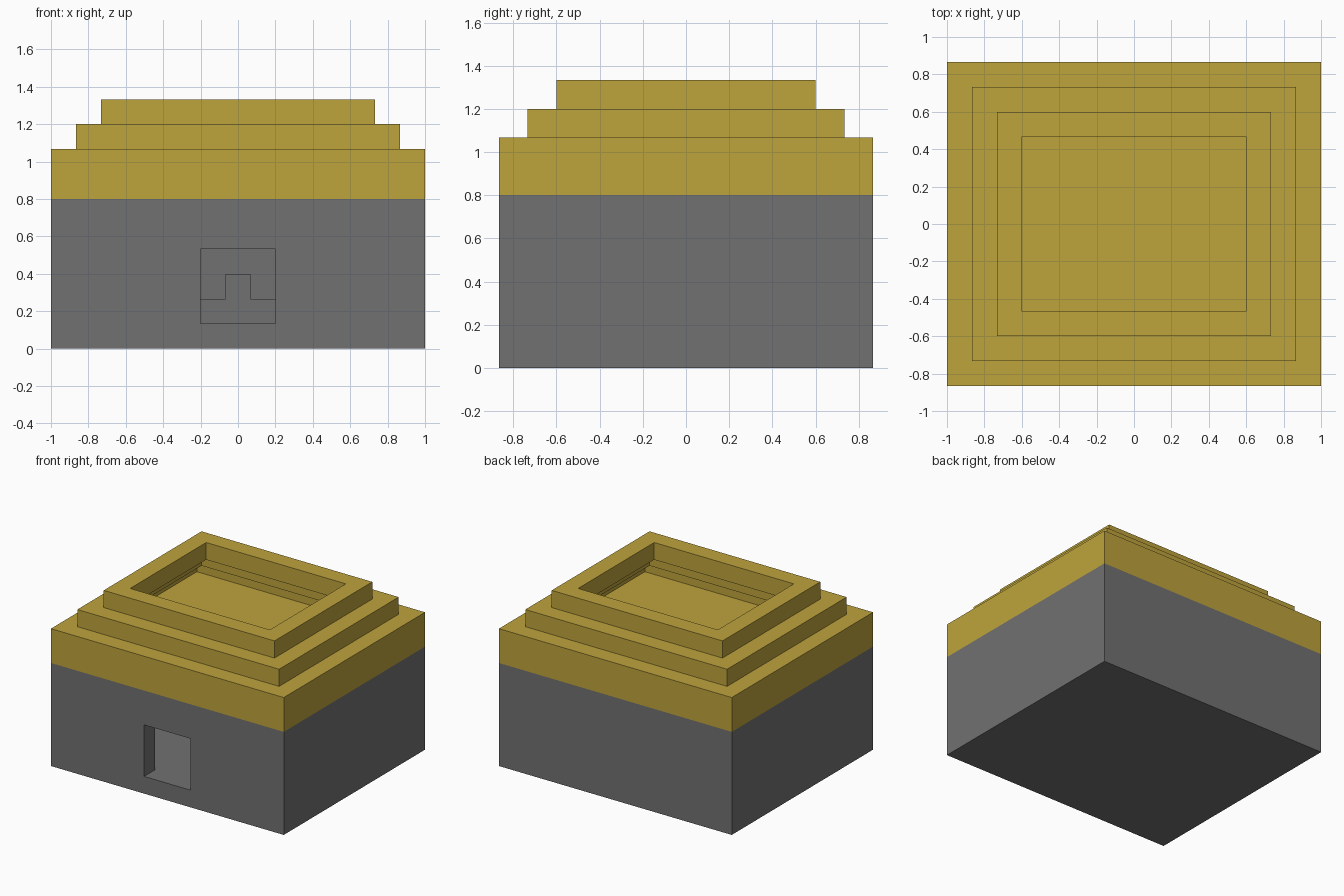
import bpy
import bmesh

U = 1 / 15                  # one building unit
HALF_X, HALF_Y = 15, 13     # half size of the footprint in units

cube = bpy.data.objects.get("Cube")
if cube:
    bpy.data.objects.remove(cube, do_unlink=True)


def make_material(name, color):
    mat = bpy.data.materials.new(name)
    mat.use_nodes = True
    mat.diffuse_color = color
    mat.node_tree.nodes["Principled BSDF"].inputs["Base Color"].default_value = color
    return mat


stone = make_material("grey stone", (0.165, 0.165, 0.165, 1))
gold = make_material("gold stone", (0.515, 0.371, 0.045, 1))


def add_object(name, bm, mat):
    bmesh.ops.recalc_face_normals(bm, faces=bm.faces)
    mesh = bpy.data.meshes.new(name)
    bm.to_mesh(mesh)
    bm.free()
    mesh.materials.append(mat)
    obj = bpy.data.objects.new(name, mesh)
    bpy.context.collection.objects.link(obj)
    return obj


def stepped_shell(name, profile, mat):
    """Sweep (inset, height) steps around the rectangular footprint, capped at both ends."""
    bm = bmesh.new()
    rings = []
    for inset, z in profile:
        x, y = HALF_X - inset, HALF_Y - inset
        corners = [(-x, -y), (x, -y), (x, y), (-x, y)]
        rings.append([bm.verts.new((cx * U, cy * U, z * U)) for cx, cy in corners])
    for a, b in zip(rings, rings[1:]):
        for i in range(4):
            j = (i + 1) % 4
            bm.faces.new((a[i], a[j], b[j], b[i]))
    bm.faces.new(rings[0])
    bm.faces.new(rings[-1])
    return add_object(name, bm, mat)


def prism(name, outline, y0, y1, mat):
    """Extrude an x-z outline from y0 to y1."""
    bm = bmesh.new()
    face = bm.faces.new([bm.verts.new((x * U, y0 * U, z * U)) for x, z in outline])
    moved = bmesh.ops.extrude_face_region(bm, geom=[face])["geom"]
    verts = [v for v in moved if isinstance(v, bmesh.types.BMVert)]
    bmesh.ops.translate(bm, verts=verts, vec=(0, (y1 - y0) * U, 0))
    return add_object(name, bm, mat)


# Grey walls around a room with a raised floor
walls = stepped_shell("walls", [(0, 0), (0, 12), (2, 12), (2, 2)], stone)

# Doorway through the front wall
cutter = prism("doorway_cutter", [(-3, 2), (3, 2), (3, 8), (-3, 8)], -14, -10, stone)
cutter.hide_render = True
cut = walls.modifiers.new("doorway", 'BOOLEAN')
cut.operation = 'DIFFERENCE'
cut.solver = 'EXACT'
cut.object = cutter
bpy.context.view_layer.objects.active = walls
bpy.ops.object.modifier_apply(modifier=cut.name)
bpy.data.objects.remove(cutter, do_unlink=True)

# Stepped gold roof, hollow inside, each tier overhanging the one below
roof = stepped_shell("stepped_roof", [
    (0, 12), (0, 16), (2, 16), (2, 18), (4, 18), (4, 20),
    (6, 20), (6, 18), (4, 18), (4, 16), (2, 16), (2, 14)], gold)

# Stepped pedestal against the back wall of the room
half = [(3, 2), (3, 4), (1, 4), (1, 6)]
outline = half + [(-x, z) for x, z in reversed(half)]
prism("pedestal", outline, 9, 11, stone)
